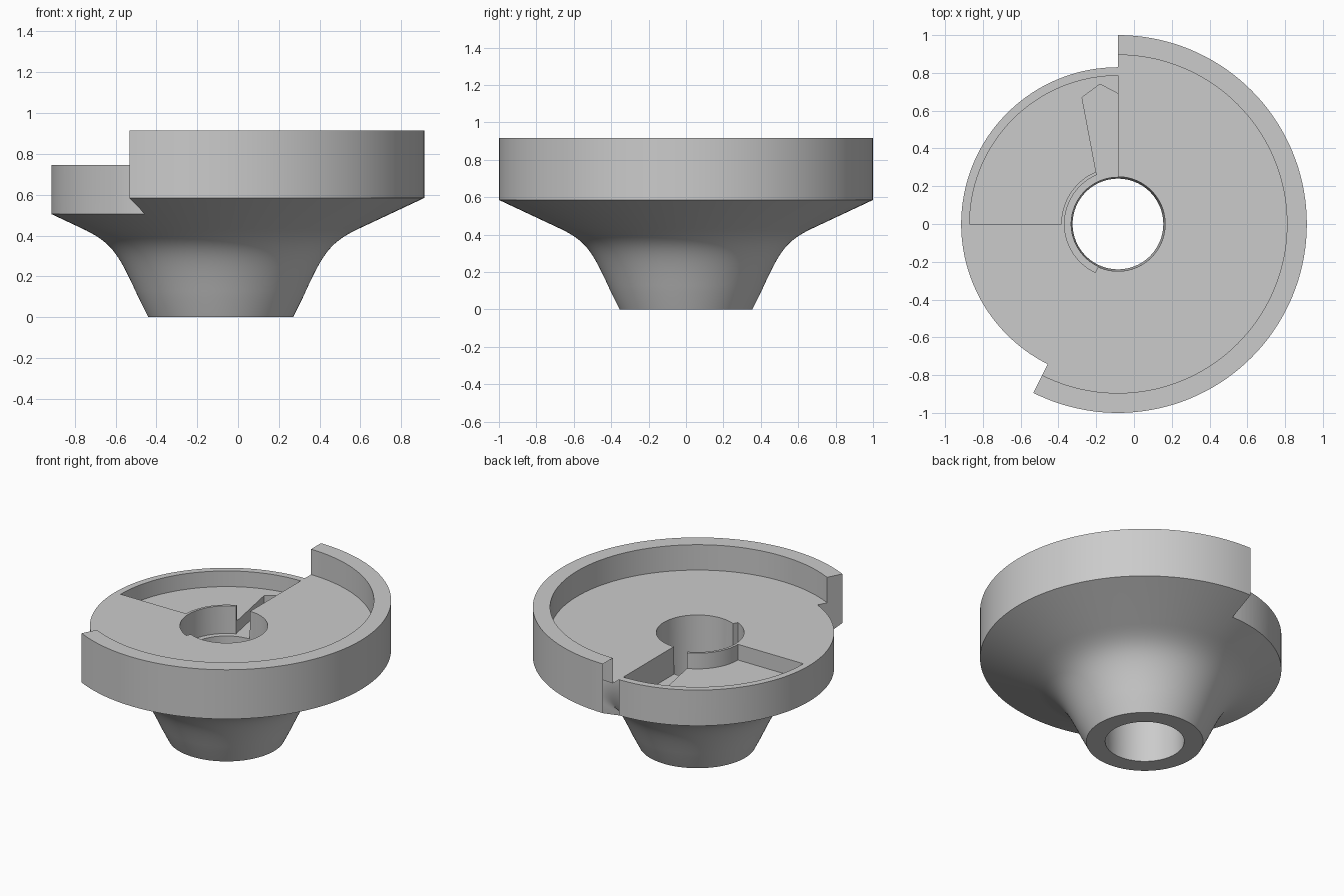
import bpy, bmesh
from math import radians, cos, sin
from mathutils import Vector
from mathutils.geometry import interpolate_bezier

AXIS_X = -0.085      # the axis of revolution is offset from the origin
SEGMENTS = 144
FLOOR, RIM_TOP = 0.745, 0.915

if "Cube" in bpy.data.objects:
    bpy.data.objects.remove(bpy.data.objects["Cube"])

grey = bpy.data.materials.new("plain_grey")
grey.use_nodes = True
colour = (0.6, 0.6, 0.6, 1)
grey.diffuse_color = colour
grey.node_tree.nodes["Principled BSDF"].inputs["Base Color"].default_value = colour


def add_object(name, bm):
    bmesh.ops.recalc_face_normals(bm, faces=bm.faces)
    mesh = bpy.data.meshes.new(name)
    bm.to_mesh(mesh)
    bm.free()
    mesh.materials.append(grey)
    obj = bpy.data.objects.new(name, mesh)
    obj.location.x = AXIS_X
    bpy.context.collection.objects.link(obj)
    return obj


def lathe(name, profile):
    """Revolve a closed (radius, height) profile into a ring."""
    bm = bmesh.new()
    rings = []
    for i in range(SEGMENTS):
        a = radians(360 * i / SEGMENTS)
        rings.append([bm.verts.new((r * cos(a), r * sin(a), z)) for r, z in profile])
    for i, ring in enumerate(rings):
        following = rings[(i + 1) % SEGMENTS]
        for j in range(len(profile)):
            k = (j + 1) % len(profile)
            bm.faces.new((ring[j], following[j], following[k], ring[k]))
    return add_object(name, bm)


def prism(name, outline, bottom, top):
    bm = bmesh.new()
    face = bm.faces.new([bm.verts.new((x, y, bottom)) for x, y in outline])
    moved = bmesh.ops.extrude_face_region(bm, geom=[face])["geom"]
    bmesh.ops.translate(bm, vec=(0, 0, top - bottom),
                        verts=[v for v in moved if isinstance(v, bmesh.types.BMVert)])
    return add_object(name, bm)


def sector(inner, outer, start, end, steps=60):
    """Outline of a ring sector between two angles in degrees."""
    angles = [radians(start + (end - start) * i / steps) for i in range(steps + 1)]
    return ([(outer * cos(a), outer * sin(a)) for a in angles]
            + [(inner * cos(a), inner * sin(a)) for a in reversed(angles)])


# Flared body with a tapered bore and a raised rim
flare = interpolate_bezier(Vector((0.40, 0.09)), Vector((0.50, 0.31)),
                           Vector((0.53, 0.365)), Vector((0.68, 0.435)), 18)
profile = [(0.24, 0), (0.355, 0)] + [(p.x, p.y) for p in flare]
profile += [(1, 0.585), (1, RIM_TOP), (0.895, RIM_TOP), (0.895, FLOOR), (0.25, FLOOR)]
body = lathe("flared_body", profile)

# Cutters: outer step, quarter pocket, keyed channel and bore groove
channel = [(0, 0.2), (0, 0.69), (-0.095, 0.74), (-0.19, 0.67), (-0.115, 0.272), (-0.09, 0.2)]
cutters = [
    prism("step_cutter", sector(0.83, 1.2, 90, 243.4), 0.3, 1.1),
    prism("pocket_cutter", sector(0.3, 0.785, 90, 180), 0.64, 1.1),
    prism("channel_cutter", channel, 0.56, 1.1),
    prism("groove_cutter", sector(0.2, 0.283, 110, 245), 0.56, 1.1),
]
bpy.context.view_layer.objects.active = body
for cutter in cutters:
    cutter.hide_render = True
    cut = body.modifiers.new(cutter.name, "BOOLEAN")
    cut.operation = "DIFFERENCE"
    cut.solver = "EXACT"
    cut.object = cutter
    bpy.ops.object.modifier_apply(modifier=cut.name)
for cutter in cutters:
    bpy.data.objects.remove(cutter)

# Smooth the curved walls and keep the edges crisp
bpy.ops.object.select_all(action="DESELECT")
body.select_set(True)
bpy.ops.object.shade_smooth_by_angle(angle=radians(25))
